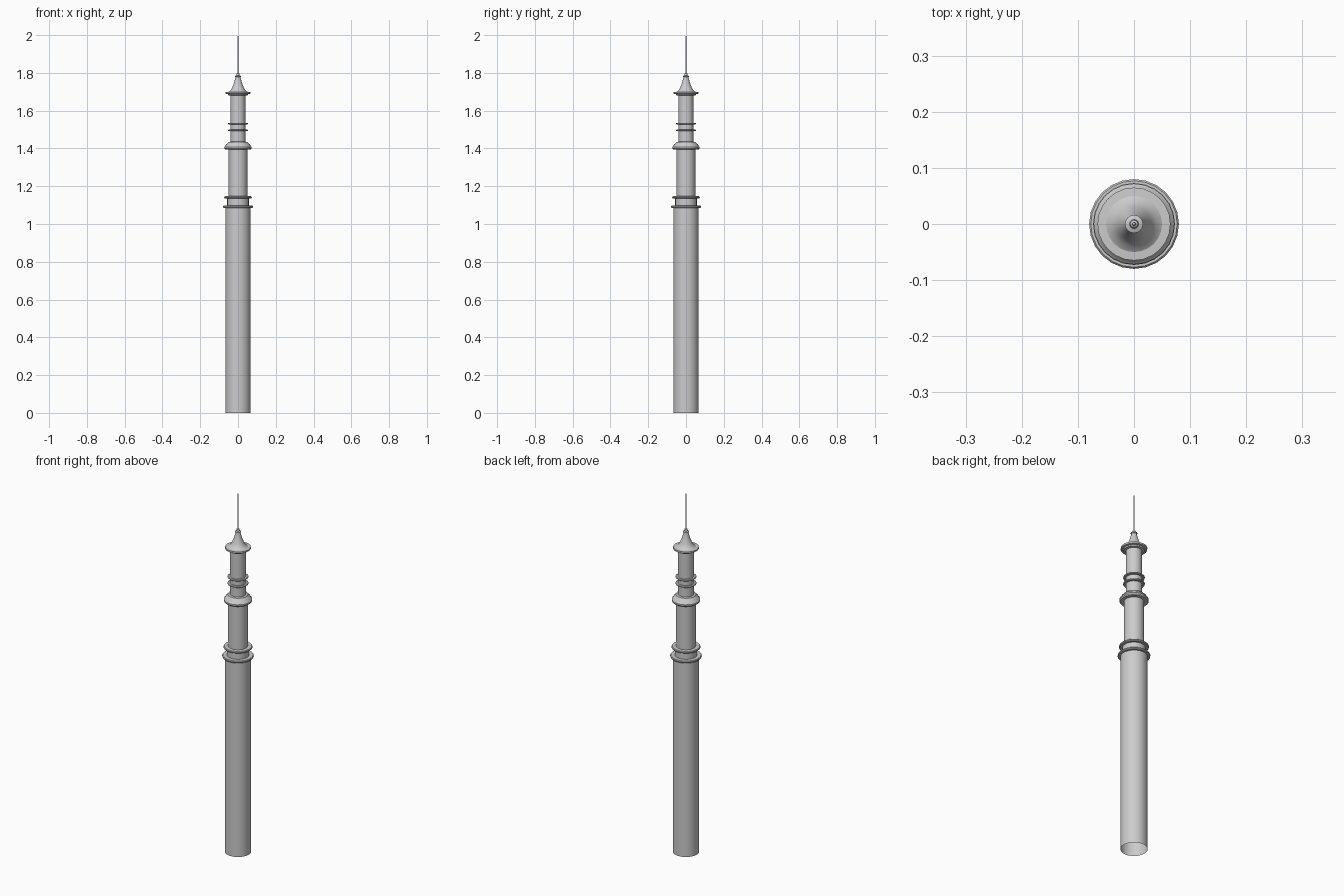
import bpy, bmesh, math

if "Cube" in bpy.data.objects:
    bpy.data.objects.remove(bpy.data.objects["Cube"])

SIDES = 24


def lathe(name, profile):
    """Spin a (radius, height) profile around z; radius 0 closes to a point."""
    bm = bmesh.new()
    rings = []
    for r, z in profile:
        if r == 0:
            rings.append([bm.verts.new((0, 0, z))] * SIDES)
        else:
            rings.append([bm.verts.new((r * math.cos(2 * math.pi * i / SIDES),
                                        r * math.sin(2 * math.pi * i / SIDES), z))
                          for i in range(SIDES)])
    for a, b in zip(rings, rings[1:]):
        for i in range(SIDES):
            j = (i + 1) % SIDES
            corners = list(dict.fromkeys((a[i], a[j], b[j], b[i])))
            bm.faces.new(corners)
    mesh = bpy.data.meshes.new(name)
    bm.to_mesh(mesh)
    bm.free()
    obj = bpy.data.objects.new(name, mesh)
    bpy.context.collection.objects.link(obj)
    bpy.ops.object.select_all(action='DESELECT')
    obj.select_set(True)
    bpy.context.view_layer.objects.active = obj
    bpy.ops.object.shade_smooth_by_angle(angle=math.radians(35))
    return obj


def ring(name, inner, outer, z0, z1):
    """Thin moulding with a slightly bevelled rim."""
    h = (z1 - z0) * 0.3
    return lathe(name, [(inner, z0), (outer - 0.003, z0), (outer, z0 + h),
                        (outer, z1 - h), (outer - 0.003, z1), (inner, z1)])


# Main shaft, open at the bottom, with its two-ring gallery
lathe("lower_shaft", [(0.067, 0), (0.067, 1.09)])
ring("lower_gallery_floor", 0.057, 0.08, 1.085, 1.097)
lathe("lower_gallery_wall", [(0.057, 1.09), (0.057, 1.14)])
ring("lower_gallery_rail", 0.049, 0.073, 1.136, 1.147)

# Middle shaft and its stepped collar
lathe("middle_shaft", [(0.05, 1.14), (0.05, 1.40)])
lathe("middle_collar", [(0.05, 1.395), (0.068, 1.395), (0.072, 1.40), (0.072, 1.408),
                        (0.067, 1.412), (0.063, 1.422), (0.054, 1.428),
                        (0.051, 1.434), (0.04, 1.436)])

# Upper shaft with two thin bands
lathe("upper_shaft", [(0.04, 1.43), (0.04, 1.69)])
for i, z in enumerate((1.496, 1.532)):
    ring(f"upper_band_{i + 1}", 0.04, 0.053, z - 0.004, z + 0.004)

# Cornice below the roof
lathe("roof_cornice", [(0.04, 1.68), (0.052, 1.682), (0.054, 1.688), (0.065, 1.690),
                       (0.065, 1.699), (0.05, 1.70)])

# Concave roof, finial ring and needle
lathe("roof", [(0.05, 1.70), (0.04, 1.707), (0.031, 1.722), (0.022, 1.745),
               (0.014, 1.772), (0.013, 1.78)])
lathe("finial_ring", [(0.013, 1.778), (0.016, 1.78), (0.016, 1.784),
                      (0.008, 1.787), (0.007, 1.797), (0.003, 1.80)])
lathe("needle", [(0.0035, 1.79), (0.003, 1.99), (0, 2.0)])
